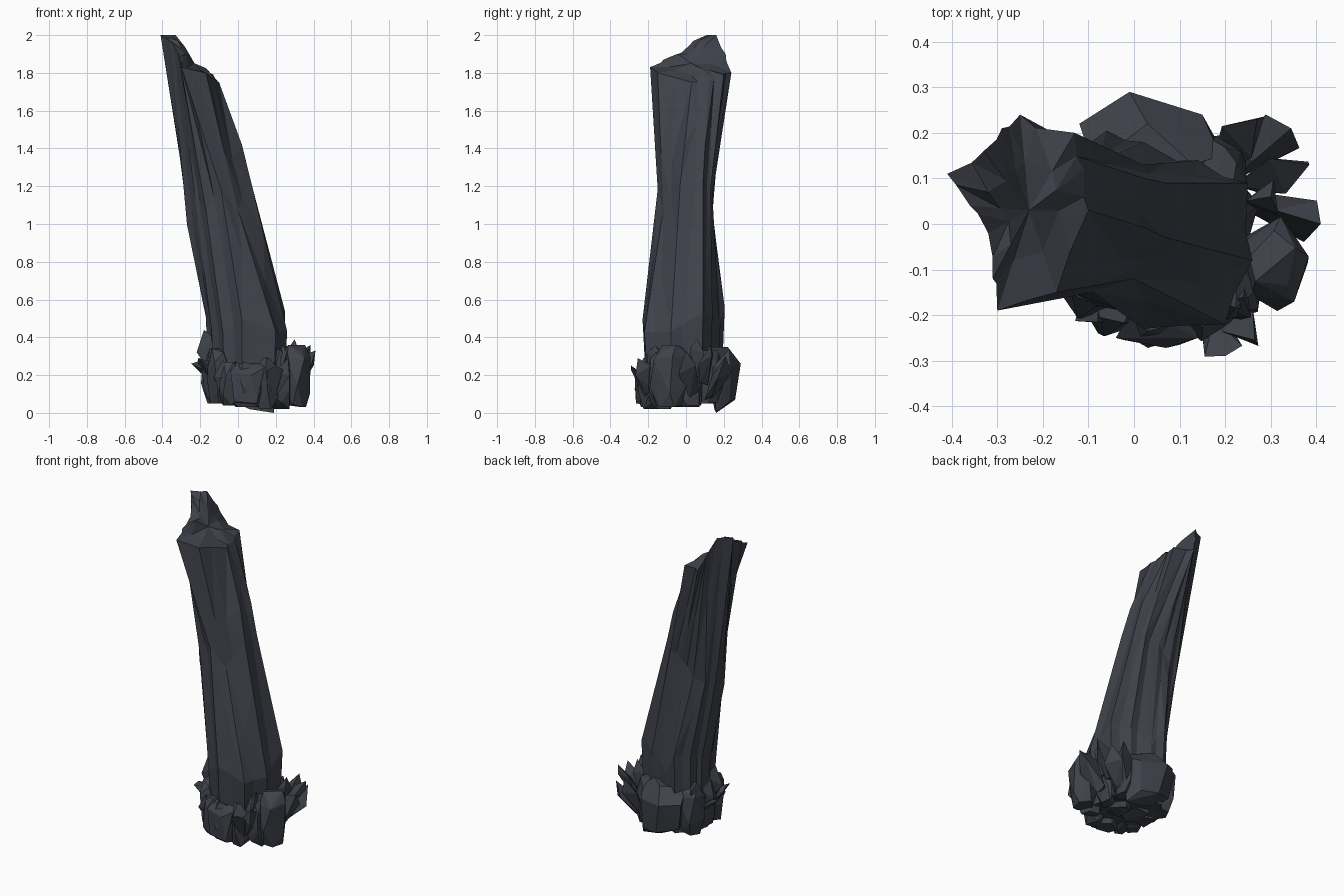
import bpy, bmesh, math, random
from mathutils import Vector

if "Cube" in bpy.data.objects:
    bpy.data.objects.remove(bpy.data.objects["Cube"])

random.seed(11)
slate = bpy.data.materials.new("dark slate")
slate.diffuse_color = (0.05, 0.055, 0.07, 1)
slate.use_nodes = True
slate.node_tree.nodes["Principled BSDF"].inputs["Base Color"].default_value = slate.diffuse_color


def finish(name, bm):
    bmesh.ops.recalc_face_normals(bm, faces=bm.faces[:])
    me = bpy.data.meshes.new(name)
    bm.to_mesh(me)
    bm.free()
    me.materials.append(slate)
    ob = bpy.data.objects.new(name, me)
    bpy.context.collection.objects.link(ob)
    return ob


def hull(name, pts):
    bm = bmesh.new()
    for p in pts:
        bm.verts.new(p)
    bmesh.ops.convex_hull(bm, input=bm.verts[:])
    loose = [v for v in bm.verts if not v.link_faces]
    bmesh.ops.delete(bm, geom=loose, context='VERTS')
    return finish(name, bm)


# --- Leaning pillar: key outlines, counter-clockwise from +x ---
low = [(.26, -.08), (.25, .09), (.14, .14), (.02, .18), (-.06, .205), (-.13, .14),
       (-.16, .07), (-.17, 0), (-.14, -.1), (-.08, -.18), (.02, -.23), (.2, -.22)]
mid = [(.07, -.03), (.07, .09), (.02, .13), (-.07, .14), (-.15, .14), (-.22, .12),
       (-.26, .07), (-.27, 0), (-.23, -.07), (-.17, -.13), (-.09, -.15), (.0, -.12)]
top = [(-.10, .03, 1.75), (-.11, .12, 1.76), (-.13, .2, 1.79), (-.25, .24, 1.8),
       (-.29, .21, 1.9), (-.33, .16, 2), (-.41, .11, 2), (-.36, .04, 1.97),
       (-.32, -.02, 1.91), (-.31, -.12, 1.87), (-.30, -.19, 1.83), (-.17, -.15, 1.8)]

inset = [random.uniform(0, .1) for _ in range(12)]


def ridged(ring):
    """Add a pulled-in groove point between neighbouring outline points."""
    c = sum(ring, Vector()) / len(ring)
    out = []
    for i, p in enumerate(ring):
        m = p.lerp(ring[(i + 1) % len(ring)], random.uniform(.3, .7))
        pull = (c - m) * inset[i]
        pull.z = 0
        out += [p, m + pull]
    return out


def between(a, b):
    return [p.lerp(q, random.uniform(.3, .7)) for p, q in zip(a, b)]


r_low = ridged([Vector((x, y, .5 + random.uniform(-.08, .06))) for x, y in low])
r_mid = ridged([Vector((x, y, 1.1 + random.uniform(-.12, .12))) for x, y in mid])
r_top = ridged([Vector(p) for p in top])
r_base = [Vector((.04 + (p.x - .04) * .92, p.y * .9, .06)) for p in r_low]
r_upper = between(r_mid, r_top)
for i in (0, 1, 2):                      # slight bulge on the upper right edge
    r_upper[i].x += .015
c_top = Vector((-.23, .03, 1.85))
caps = [p.lerp(c_top, .5) + Vector((0, 0, random.uniform(-.02, .05))) for p in r_top[::2]]

bm = bmesh.new()
rings = [[bm.verts.new(p) for p in r] for r in
         (r_base, r_low, between(r_low, r_mid), r_mid, r_upper, r_top)]
n = len(r_top)
for a, b in zip(rings, rings[1:]):
    for i in range(n):
        j = (i + 1) % n
        if random.random() < .5:
            tris = (a[i], a[j], b[j]), (a[i], b[j], b[i])
        else:
            tris = (a[i], a[j], b[i]), (a[j], b[j], b[i])
        for t in tris:
            bm.faces.new(t)
# broken tip
cap = [bm.verts.new(p) for p in caps]
rim = rings[-1]
centre = bm.verts.new(c_top)
for k in range(12):
    l = (k + 1) % 12
    bm.faces.new((rim[2 * k], rim[2 * k + 1], cap[k]))
    bm.faces.new((rim[2 * k + 1], rim[(2 * k + 2) % n], cap[l]))
    bm.faces.new((rim[2 * k + 1], cap[l], cap[k]))
    bm.faces.new((cap[k], cap[l], centre))
bm.faces.new(rings[0][::-1])
finish("leaning_pillar", bm)


# --- Base boulders: centre x, y, half width x, y, bottom z, top z ---
def boulder(name, cx, cy, rx, ry, z0, z1, sides=5):
    pts = []
    for s, f in ((.75, 0), (1.03, .3), (1.08, .72), (.7, 1)):
        turn = random.uniform(0, 1.2)
        for i in range(sides):
            a = turn + math.tau * (i + random.uniform(-.2, .2)) / sides
            k = s * random.uniform(.85, 1.05)
            z = z0 + (z1 - z0) * min(1, max(0, f + random.uniform(-.12, .12)))
            pts.append((cx + rx * k * math.cos(a), cy + ry * k * math.sin(a), z))
    hull(name, pts)


boulders = [
    (.305, -.085, .075, .1, .03, .36),
    (.22, -.13, .07, .08, .02, .34),
    (.05, -.19, .1, .08, .03, .27),
    (.15, -.18, .07, .07, .02, .29),
    (-.04, -.17, .075, .075, .04, .27),
    (-.1, -.13, .07, .08, .05, .34),
    (-.11, -.02, .08, .09, .05, .36),
    (-.11, .1, .08, .085, .05, .36),
    (.19, .12, .06, .07, .05, .33),
    (.21, .02, .06, .08, .04, .3),
    (.12, .0, .09, .1, .03, .25),
    (.0, .0, .1, .12, .04, .25),
]
for i, b in enumerate(boulders):
    boulder(f"base_rock_{i + 1}", *b)

# large faceted back boulder
hull("back_boulder", [
    (-.12, .22, .27), (-.01, .29, .26), (.15, .24, .25), (.19, .15, .3), (-.09, .13, .34),
    (.03, .22, .35), (.13, .13, .35), (-.09, .2, .1), (.03, .26, .07), (.14, .23, .06),
    (.06, .15, .02), (.19, .16, .0), (.2, .15, .12), (-.06, .14, .08)])


# --- Pointed shards: foot, tip, thickness; widest near the tip ---
def shard(name, foot, tip, w):
    foot, tip = Vector(foot), Vector(tip)
    neck = foot.lerp(tip, .65)
    pts = [tip]
    for p, s in ((foot, .6), (neck, 1.1)):
        a0 = random.uniform(0, 6)
        for i in range(3):
            a = a0 + math.tau * i / 3
            pts.append(p + Vector((math.cos(a), math.sin(a), random.uniform(-.8, .8))) * w * s)
    hull(name, pts)


shards = [
    ((.2, .14, .1), (.27, .23, .34), .05),
    ((.23, .13, .08), (.345, .21, .3), .055),
    ((.25, .09, .14), (.385, .13, .36), .045),
    ((.27, .04, .1), (.41, .0, .33), .05),
    ((.27, .05, .2), (.3, .06, .39), .04),
    ((.17, -.19, .08), (.2, -.29, .25), .045),
    ((.2, -.18, .1), (.265, -.255, .29), .045),
    ((.21, -.19, .16), (.24, -.16, .36), .04),
    ((-.12, -.05, .2), (-.18, -.04, .44), .055),
    ((-.12, .04, .18), (-.22, .05, .27), .06),
    ((-.12, -.1, .18), (-.21, -.1, .29), .055),
    ((-.12, .1, .2), (-.16, .12, .39), .05),
    ((-.08, -.14, .08), (-.08, -.215, .28), .05),
]
for i, s in enumerate(shards):
    shard(f"base_shard_{i + 1}", *s)

# front slab with a chipped lip
hull("front_slab", [(-.04, -.25, .22), (.07, -.272, .2), (.14, -.25, .24), (-.02, -.255, .06),
                    (.1, -.265, .05), (.0, -.18, .28), (.12, -.18, .28), (.04, -.18, .04)])
